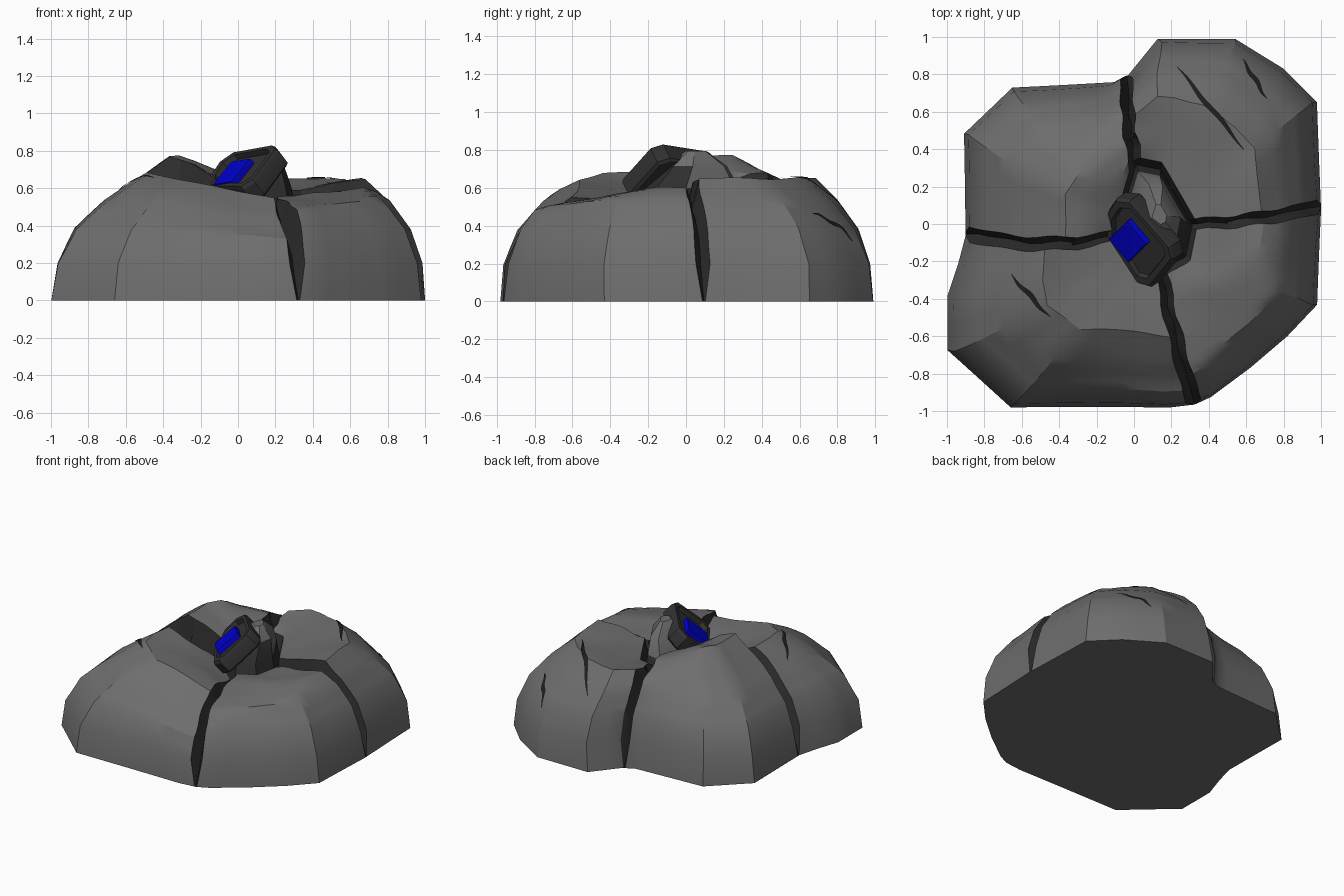
import bpy, math
from mathutils import Vector, noise
from mathutils.bvhtree import BVHTree

if "Cube" in bpy.data.objects:
    bpy.data.objects.remove(bpy.data.objects["Cube"])

CX, CY = 0.1, 0.0          # point where the cracks meet


def material(name, rgb):
    m = bpy.data.materials.new(name)
    m.diffuse_color = (*rgb, 1)
    m.use_nodes = True
    m.node_tree.nodes["Principled BSDF"].inputs["Base Color"].default_value = m.diffuse_color
    return m


STONE = material("stone grey", (0.155, 0.155, 0.155))
DARK = material("crack dark", (0.028, 0.028, 0.028))
SLIT = material("slit near black", (0.013, 0.013, 0.013))
FRAME = material("socket dark grey", (0.031, 0.031, 0.031))
BLUE = material("gem blue", (0.0, 0.0, 0.6))


def make(name, verts, faces, mats, index=None, angle=30):
    me = bpy.data.meshes.new(name)
    me.from_pydata([tuple(v) for v in verts], [], faces)
    ob = bpy.data.objects.new(name, me)
    bpy.context.collection.objects.link(ob)
    for m in mats:
        me.materials.append(m)
    if index:
        for p, i in zip(me.polygons, index):
            p.material_index = i
    bpy.ops.object.select_all(action='DESELECT')
    ob.select_set(True)
    bpy.context.view_layer.objects.active = ob
    bpy.ops.object.mode_set(mode='EDIT')
    bpy.ops.mesh.select_all(action='SELECT')
    bpy.ops.mesh.normals_make_consistent(inside=False)
    bpy.ops.object.mode_set(mode='OBJECT')
    bpy.ops.object.shade_smooth_by_angle(angle=math.radians(angle))
    return ob


def ray_radius(poly, a):
    """Distance from the crack centre to a polygon along angle a."""
    dx, dy = math.cos(a), math.sin(a)
    best = 0
    for (x0, y0), (x1, y1) in zip(poly, poly[1:] + poly[:1]):
        px, py, ex, ey = x0 - CX, y0 - CY, x1 - x0, y1 - y0
        den = dx * ey - dy * ex
        if abs(den) > 1e-9:
            r, k = (px * ey - py * ex) / den, (px * dy - py * dx) / den
            if r > 0 and -1e-6 <= k <= 1 + 1e-6:
                best = max(best, r)
    return best


def interp(table, s):
    for (s0, z0), (s1, z1) in zip(table, table[1:]):
        if s <= s1:
            return z0 + (z1 - z0) * (s - s0) / (s1 - s0)
    return table[-1][1]


outline = [(1, .1), (.98, .65), (.8, .83), (.54, .99), (.12, .99), (-.05, .78), (-.1, .76),
           (-.65, .73), (-.91, .48), (-.9, -.08), (-1, -.38), (-1, -.67), (-.66, -.98),
           (.2, -.98), (.36, -.96), (.62, -.77), (.82, -.6), (.98, -.43)]
hole = [(-.13, -.07), (0, .36), (.15, .33), (.34, 0), (.3, -.2), (.15, -.28)]

# Cracks: (inner angle, outer angle) in degrees; lobe heights run from the middle outward
cracks = [(0, 6), (106, 100), (197, 183), (280, 283), (360, 366)]
side = [(.71, .535), (.88, .38), (.975, .2), (1, 0)]
lobes = [
    [(0, .59), (.25, .625), (.53, .65)] + side,                      # back right
    [(0, .65), (.18, .74), (.32, .77), (.46, .69)] + side,           # back left
    [(0, .58), (.25, .65), (.47, .685), (.6, .61)] + side,           # front left
    [(0, .545), (.3, .58), (.55, .605)] + side,                      # front right
]
rings = [0, .08, .16, .24, .32, .4, .47, .53, .6, .66, .71, .77, .83, .88, .93, .975, 1]


def height(i, s, x, y):
    """Lobe profile trimmed by the slope of that lobe's top."""
    z = interp(lobes[i], s)
    if i == 1:
        return min(z, .775 - .5 * (y - .24), .765 - .35 * (x + .28))
    if i == 2:
        return z * min(1, 1 - .28 * (x + .5) * min(1, (1 - s) * 5))
    if i == 3:
        return min(z, .63 + .18 * y)
    return z


def crack_angle(i, s):
    a0, a1 = cracks[i]
    wiggle = 1.6 * math.sin(s * 17 + (i % 4) * 2) * (1 - s)
    return math.radians(a0 + (a1 - a0) * s + wiggle)


def half_gap(s):
    return .03 + .01 * s if s < .98 else .008


# Columns around the rock: lobe columns plus one groove column per crack
columns = []
for i in range(4):
    a0, a1 = crack_angle(i, 1), crack_angle(i + 1, 1)
    corners = [(math.atan2(y - CY, x - CX)) % math.tau for x, y in outline]
    marks = sorted([0, 1] + [t for t in ((a - a0) / (a1 - a0) for a in corners) if .04 < t < .96])
    ts = []
    for t0, t1 in zip(marks, marks[1:]):
        n = max(1, round((t1 - t0) / .07))
        ts += [t0 + (t1 - t0) * k / n for k in range(n)]
    columns += [(i, t) for t in ts + [1]] + [(i, None)]


def rock_point(i, t, s):
    if t is None:                                     # bottom of the groove
        a = a_out = crack_angle(i + 1, s)
    else:
        turn = half_gap(s) / (.25 + .7 * s)
        a0, a1 = crack_angle(i, s) + turn, crack_angle(i + 1, s) - turn
        a = a0 + (a1 - a0) * t
        b0, b1 = crack_angle(i, 1), crack_angle(i + 1, 1)
        a_out = b0 + (b1 - b0) * t
    depth = min(1, (1 - s) / .025) if t is None else 0
    r0 = ray_radius(hole, a)
    r = r0 + (ray_radius(outline, a_out) - r0) * s - .055 * depth * (s > .3)
    x, y = CX + r * math.cos(a), CY + r * math.sin(a)
    z = height(i, s, x, y)
    if t is None:
        z = min(z, height((i + 1) % 4, s, x, y)) - .09 * depth
    elif 0 < s < .95:                                 # weathered unevenness
        z += .012 * noise.noise(Vector((x * 4, y * 4, i * 3)))
    return Vector((x, y, max(z, 0)))


N = len(columns)
verts, faces, index = [], [], []
for c in columns:                                     # sunken lip around the middle
    p = rock_point(*c, 0)
    verts.append((CX + (p.x - CX) * .86, CY + (p.y - CY) * .86, .44))
for s in rings:
    verts += [rock_point(*c, s) for c in columns]
for r in range(len(rings)):
    for k in range(N):
        m = (k + 1) % N
        faces.append((r * N + k, r * N + m, (r + 1) * N + m, (r + 1) * N + k))
        index.append(1 if r == 0 or columns[k][1] is None or columns[m][1] is None else 0)
faces += [tuple(range(N)), tuple(range(len(rings) * N, (len(rings) + 1) * N))]
index += [1, 0]
make("split_boulder", verts, faces, [STONE, DARK], index, 28)

# Small surface cracks laid onto the boulder as thin tapered strips
tree = BVHTree.FromPolygons([Vector(v) for v in verts], faces)
slits = [((.23, .84), (.59, .4), .014), ((.58, .88), (.71, .67), .013), ((-.66, -.27), (-.45, -.5), .014)]
for j, (p, q, w) in enumerate(slits):
    p, q = Vector(p), Vector(q)
    d = (q - p).normalized()
    nrm = Vector((-d.y, d.x))
    sv, n = [], 14
    for k in range(n + 1):
        t = k / n
        mid = p.lerp(q, t) + nrm * .005 * math.sin(t * 12 + j)
        for sgn in (-1, 1):
            xy = mid + nrm * sgn * w * math.sin(math.pi * (.04 + .92 * t))
            hit = tree.ray_cast(Vector((xy.x, xy.y, 3)), Vector((0, 0, -1)))[0]
            sv.append(hit + Vector((0, 0, .007)))
    make(f"small_crack_{j + 1}", sv, [(2 * k, 2 * k + 1, 2 * k + 3, 2 * k + 2) for k in range(n)], [SLIT])

# Middle rock that carries the socket; its front side lies in the crack and is dark
cv, cf, ci, M = [], [], [], len(hole)
for f, z, k in ((.9, .43, 0), (.78, .6, 0), (.5, .715, .8), (.17, .795, 1)):
    cv += [(CX + (x - CX) * f + .035 * k, CY + (y - CY) * f + .045 * k, z) for x, y in hole]
for r in range(3):
    for k in range(M):
        cf.append((r * M + k, r * M + (k + 1) % M, (r + 1) * M + (k + 1) % M, (r + 1) * M + k))
        ci.append(1 if r == 0 or (r == 1 and k >= 3) else 0)
cf += [tuple(range(M)), tuple(range(3 * M, 4 * M))]
make("middle_rock", cv, cf, [STONE, DARK], ci + [1, 0], angle=30)

# Tilted socket axes
O = Vector((-.02, -.085, .67))
U = Vector((.1, .1, .125)).normalized()
V = Vector((.1, -.13, .01))
V = (V - U * V.dot(U)).normalized()
W = V.cross(U)


def place(u, v, w):
    return O + U * u + V * v + W * w


def stack(name, poly, steps, mat):
    """Stack scaled copies of a polygon along the socket normal and cap both ends."""
    n = len(poly)
    cu, cw = sum(p[0] for p in poly) / n, sum(p[1] for p in poly) / n
    vs = [place(cu + (u - cu) * f, cw + (v - cw) * f, w) for f, w in steps for u, v in poly]
    fs = [(r * n + k, r * n + (k + 1) % n, (r + 1) * n + (k + 1) % n, (r + 1) * n + k)
          for r in range(len(steps) - 1) for k in range(n)]
    fs += [tuple(range(n)), tuple(range((len(steps) - 1) * n, len(steps) * n))]
    return make(name, vs, fs, [mat])


# Socket frame with a recessed panel, and the gem in it
frame_poly = [(-.1, -.1), (0, -.19), (.12, -.21), (.19, -.15), (.2, .18), (.16, .24), (-.1, .26), (-.15, .2)]
stack("socket_frame", frame_poly,
      [(.92, -.1), (1, -.085), (1, 0), (.95, .02), (.8, .02), (.76, -.01)], FRAME)
stack("gem", [(-.095, -.08), (.095, -.08), (.095, .08), (-.095, .08)],
      [(1, -.03), (1, .02), (.97, .026)], BLUE)
